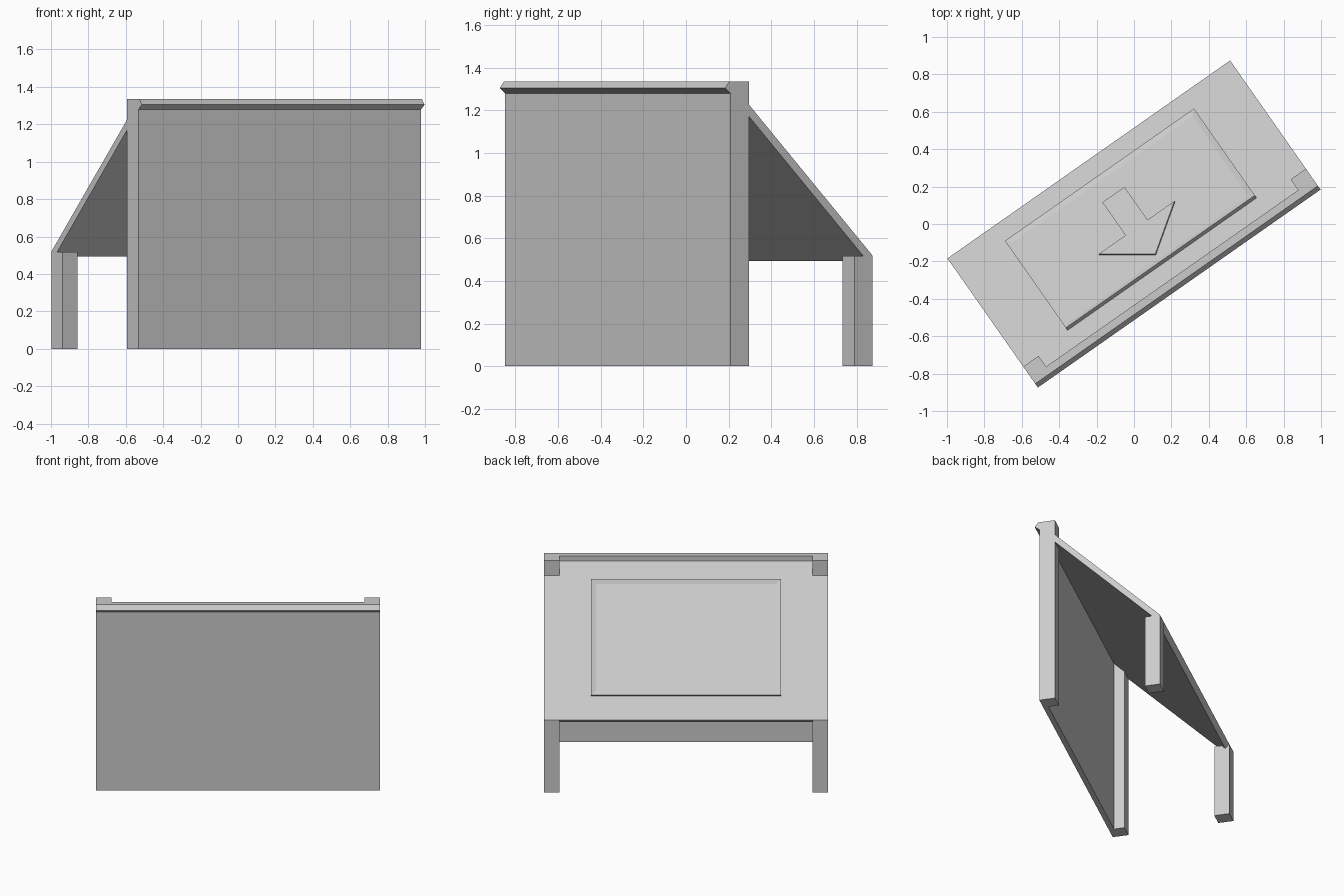
import bpy, bmesh, math
from mathutils import Vector, Matrix

if "Cube" in bpy.data.objects:
    bpy.data.objects.remove(bpy.data.objects["Cube"], do_unlink=True)

grey = bpy.data.materials.new("light grey")
grey.use_nodes = True
GREY = (0.6, 0.6, 0.6, 1)
grey.diffuse_color = GREY
grey.node_tree.nodes["Principled BSDF"].inputs["Base Color"].default_value = GREY

# the whole piece stands turned on its base
TURN = Matrix.Rotation(math.radians(35), 4, "Z")
X, Y, Z = Vector((1, 0, 0)), Vector((0, 1, 0)), Vector((0, 0, 1))
DOWN_SLOPE = (Y - Z).normalized()
NORMAL = (Y + Z).normalized()
SLOPE_ORIGIN = Vector((0, 0, 0.9415))


def prism(name, points, lo, hi, a=Y, b=Z, c=X, origin=Vector(), inset=None):
    """Extrude a profile in axes a, b along c; optionally sink its top face."""
    bm = bmesh.new()
    verts = [bm.verts.new(origin + a * p + b * q + c * lo) for p, q in points]
    base = bm.faces.new(verts)
    made = bmesh.ops.extrude_face_region(bm, geom=[base], use_keep_orig=True)["geom"]
    bmesh.ops.translate(bm, vec=c * (hi - lo),
                        verts=[g for g in made if isinstance(g, bmesh.types.BMVert)])
    bmesh.ops.recalc_face_normals(bm, faces=bm.faces[:])
    if inset:
        top = max(bm.faces, key=lambda f: f.normal.dot(c))
        bmesh.ops.inset_region(bm, faces=[top], thickness=inset[0], use_even_offset=True)
        bmesh.ops.translate(bm, vec=c * -inset[1], verts=top.verts[:])
    bm.transform(TURN)
    mesh = bpy.data.meshes.new(name)
    bm.to_mesh(mesh)
    bm.free()
    mesh.materials.append(grey)
    obj = bpy.data.objects.new(name, mesh)
    bpy.context.collection.objects.link(obj)
    return obj


def rect(p0, p1, q0, q1):
    return [(p0, q0), (p1, q0), (p1, q1), (p0, q1)]


HALF, INNER = 0.9225, 0.8225
FRONT, BACK, TOP = -0.39, 0.4215, 1.335
POST_BACK, PANEL_BACK = -0.285, -0.355

# front panel, lip, posts and back legs
prism("front_panel", rect(FRONT, PANEL_BACK, 0, TOP), -INNER, INNER)
prism("front_lip", [(FRONT, 1.28), (-0.4215, 1.305), (-0.397, TOP), (FRONT, TOP)], -HALF, HALF)
for side, lo, hi in (("right", -HALF, -INNER), ("left", INNER, HALF)):
    prism(side + "_front_post", rect(FRONT, POST_BACK, 0, TOP), lo, hi)
    prism(side + "_back_leg", rect(0.32, BACK, 0, 0.518), lo, hi)

# sloping board, with a tongue reaching the panel between the posts
prism("sloping_board", [(POST_BACK, 1.2265), (BACK, 0.52), (0.394, 0.4925),
                        (POST_BACK, 1.1715)], -HALF, HALF)
prism("board_tongue", [(PANEL_BACK, 1.2965), (POST_BACK, 1.2265), (POST_BACK, 1.1715),
                       (PANEL_BACK, 1.2415)], -INNER, INNER)

# raised tray with a sunken face, and the arrow relief upon it
slope = dict(a=X, b=DOWN_SLOPE, c=NORMAL, origin=SLOPE_ORIGIN)
prism("raised_tray", rect(-0.617, 0.617, -0.37, 0.432), 0, 0.023, inset=(0.031, 0.01), **slope)
half_arrow = [(0.247, -0.054), (0.072, -0.054), (0.072, 0.25)]
arrow = [(0, -0.3)] + half_arrow + [(-x, s) for x, s in reversed(half_arrow)]
prism("arrow_relief", arrow, 0.013, 0.021, **slope)
